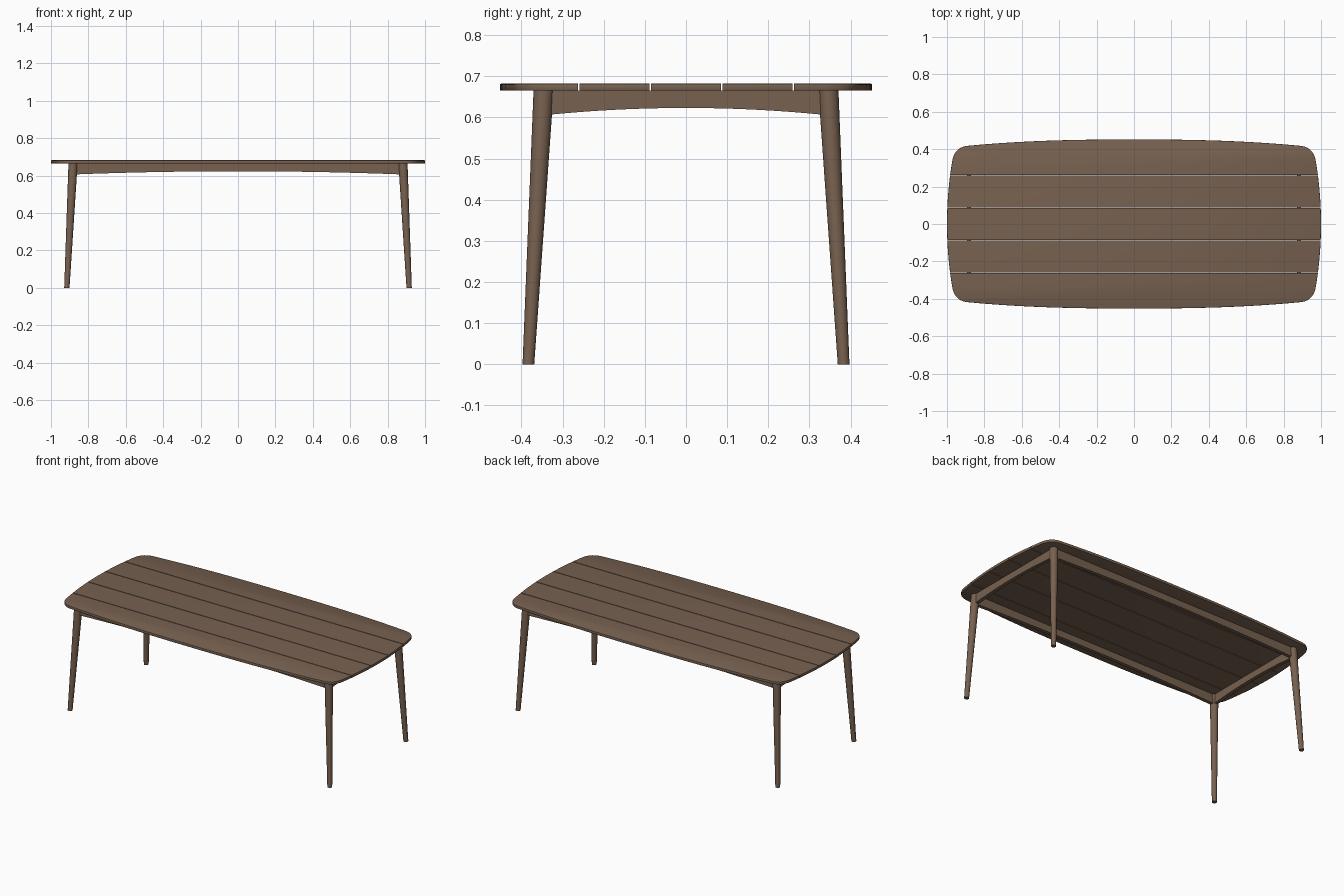
import bpy, bmesh, math
from mathutils import Vector

cube = bpy.data.objects.get("Cube")
if cube:
    bpy.data.objects.remove(cube, do_unlink=True)

wood = bpy.data.materials.new("brown_wood")
wood.use_nodes = True
colour = (0.185, 0.12, 0.08, 1)
wood.diffuse_color = colour
wood.node_tree.nodes["Principled BSDF"].inputs["Base Color"].default_value = colour

TOP, UNDER = 0.682, 0.665


def finish(bm, name, angle=35):
    """Turn a bmesh into a named wooden object."""
    bmesh.ops.recalc_face_normals(bm, faces=bm.faces)
    mesh = bpy.data.meshes.new(name)
    bm.to_mesh(mesh)
    bm.free()
    mesh.materials.append(wood)
    obj = bpy.data.objects.new(name, mesh)
    bpy.context.collection.objects.link(obj)
    bpy.ops.object.select_all(action='DESELECT')
    obj.select_set(True)
    bpy.context.view_layer.objects.active = obj
    bpy.ops.object.shade_smooth_by_angle(angle=math.radians(angle))
    return obj


def extrude_profile(bm, points, offset):
    """Fill a closed outline and give it thickness."""
    face = bm.faces.new([bm.verts.new(p) for p in points])
    geom = bmesh.ops.extrude_face_region(bm, geom=[face])["geom"]
    verts = [g for g in geom if isinstance(g, bmesh.types.BMVert)]
    bmesh.ops.translate(bm, verts=verts, vec=offset)


def quarter_outline():
    """Bowed end, rounded corner, bowed long side."""
    n = 10
    a, c, b = Vector((0.973, 0.33)), Vector((0.962, 0.411)), Vector((0.89, 0.418))
    end = [(1 - 0.027 * (i / n) ** 2, a.y * i / n) for i in range(n)]
    corner = [tuple(a * (1 - t) ** 2 + c * 2 * t * (1 - t) + b * t * t)
              for t in (i / n for i in range(n))]
    side = [(b.x * (1 - i / n), 0.452 - 0.034 * (1 - i / n) ** 2.5)
            for i in range(n + 1)]
    return end + corner + side


# Table top: one bowed slab sliced into five planks
q = quarter_outline()
half = q + [(-x, y) for x, y in reversed(q[:-1])]
outline = half + [(x, -y) for x, y in reversed(half[1:-1])]
slab = bmesh.new()
extrude_profile(slab, [(x, y, UNDER) for x, y in outline], (0, 0, TOP - UNDER))
rim = [e for e in slab.edges if abs(e.verts[0].co.z - e.verts[1].co.z) < 1e-5]
bmesh.ops.bevel(slab, geom=rim, offset=0.0025, segments=2, profile=0.5,
                affect='EDGES')

PITCH, GAP = 0.174, 0.004
for i in range(5):
    plank = slab.copy()
    for sign in (-1, 1):
        if 0 <= i + sign <= 4:
            y = (i - 2) * PITCH + sign * (PITCH - GAP) / 2
            cut = bmesh.ops.bisect_plane(
                plank, geom=plank.verts[:] + plank.edges[:] + plank.faces[:],
                plane_co=(0, y, 0), plane_no=(0, sign, 0), clear_outer=True)
            edges = [g for g in cut["geom_cut"] if isinstance(g, bmesh.types.BMEdge)]
            bmesh.ops.holes_fill(plank, edges=edges)
    finish(plank, f"top_plank_{i + 1}")
slab.free()

# Splayed, tapered round legs
for sx, side in ((1, "left"), (-1, "right")):
    for sy, end in ((-1, "front"), (1, "back")):
        bm = bmesh.new()
        bmesh.ops.create_cone(bm, cap_ends=True, segments=32, radius1=0.0142,
                              radius2=0.0245, depth=UNDER)
        for v in bm.verts:
            t = v.co.z / UNDER + 0.5
            v.co += Vector((sx * (0.915 - 0.033 * t), sy * (0.383 - 0.037 * t),
                            UNDER / 2))
        finish(bm, f"{end}_{side}_leg")

# Arched aprons between the legs
THICK = 0.022


def apron(name, length, centre, along_x):
    n = 24
    pts = [(-length, UNDER), (length, UNDER)]
    for i in range(n + 1):
        u = 1 - 2 * i / n
        pts.append((u * length, 0.623 - 0.017 * u * u))
    bm = bmesh.new()
    if along_x:
        extrude_profile(bm, [(p, centre - THICK / 2, z) for p, z in pts], (0, THICK, 0))
    else:
        extrude_profile(bm, [(centre - THICK / 2, p, z) for p, z in pts], (THICK, 0, 0))
    finish(bm, name)


for s, long_name, short_name in ((-1, "front_apron", "right_apron"),
                                 (1, "back_apron", "left_apron")):
    apron(long_name, 0.875, s * 0.346, True)
    apron(short_name, 0.338, s * 0.883, False)
